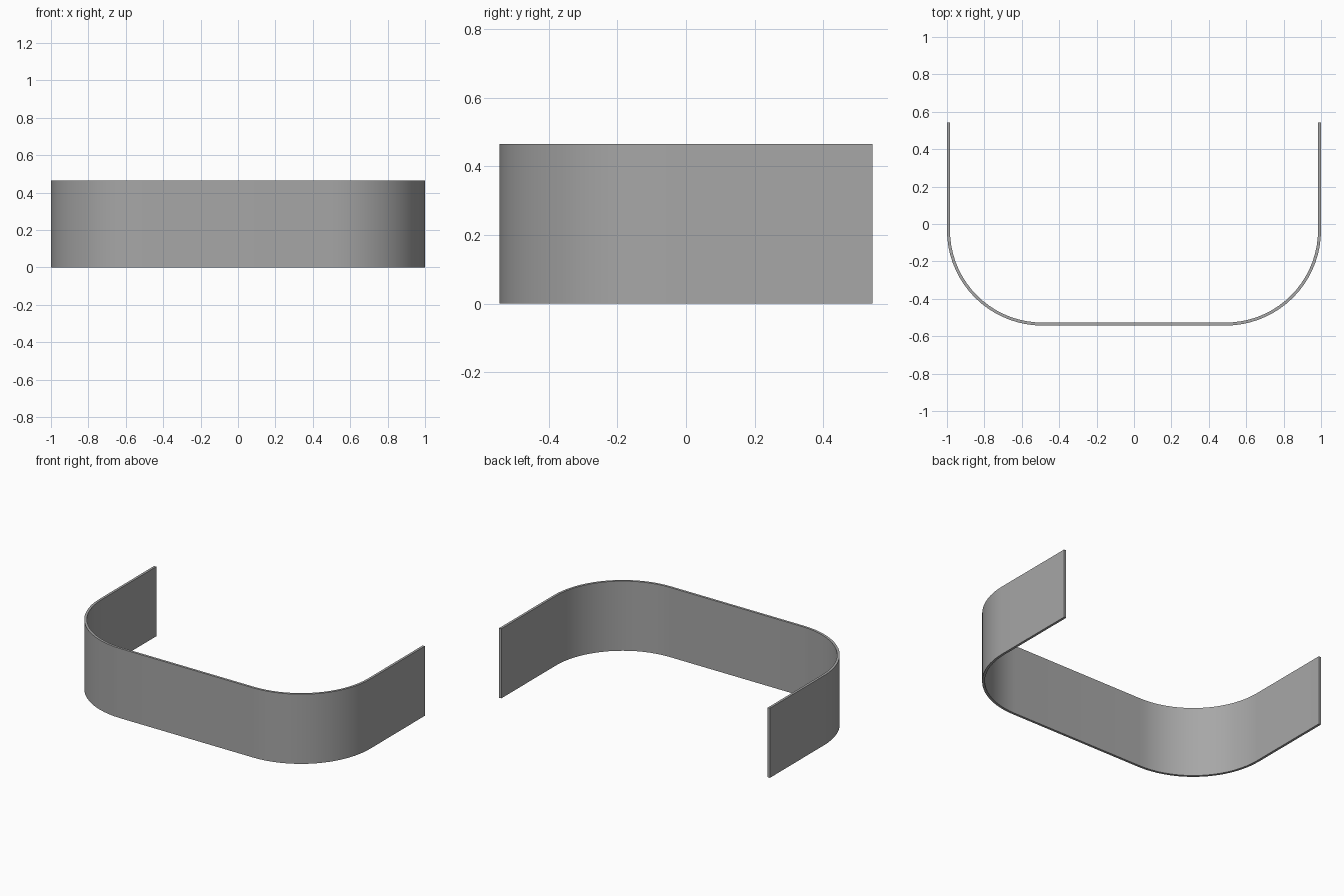
import bpy, bmesh
from math import sin, cos, pi

if "Cube" in bpy.data.objects:
    bpy.data.objects.remove(bpy.data.objects["Cube"])

HALF_X, HALF_Y, HEIGHT = 1.0, 0.543, 0.465
RADIUS, THICK, SEGS = 0.51, 0.016, 18


def u_path(inset):
    """U-shaped plan outline, offset inward by inset."""
    r = RADIUS - inset
    cx, cy = HALF_X - RADIUS, -HALF_Y + RADIUS
    right = [(cx + r * sin(a), cy - r * cos(a))
             for a in (i * pi / 2 / SEGS for i in range(SEGS + 1))]
    right.append((HALF_X - inset, HALF_Y))
    left = [(-x, y) for x, y in reversed(right)]
    return left + right


# Curved band: quads between outer and inner outlines, extruded upwards
bm = bmesh.new()
outer = [bm.verts.new((x, y, 0)) for x, y in u_path(0)]
inner = [bm.verts.new((x, y, 0)) for x, y in u_path(THICK)]
for i in range(len(outer) - 1):
    bm.faces.new((outer[i], outer[i + 1], inner[i + 1], inner[i]))
ext = bmesh.ops.extrude_face_region(bm, geom=bm.faces[:], use_keep_orig=True)
top = [g for g in ext["geom"] if isinstance(g, bmesh.types.BMVert)]
bmesh.ops.translate(bm, verts=top, vec=(0, 0, HEIGHT))
bmesh.ops.recalc_face_normals(bm, faces=bm.faces[:])

mesh = bpy.data.meshes.new("curved_band")
bm.to_mesh(mesh)
bm.free()
band = bpy.data.objects.new("curved_band", mesh)
bpy.context.collection.objects.link(band)

# Mid grey finish
grey = bpy.data.materials.new("mid_grey")
grey.diffuse_color = (0.385, 0.385, 0.385, 1)
grey.use_nodes = True
grey.node_tree.nodes["Principled BSDF"].inputs["Base Color"].default_value = grey.diffuse_color
mesh.materials.append(grey)

# Smooth corners, crisp rims and ends
bpy.context.view_layer.objects.active = band
band.select_set(True)
bpy.ops.object.shade_smooth_by_angle(angle=pi / 6)
